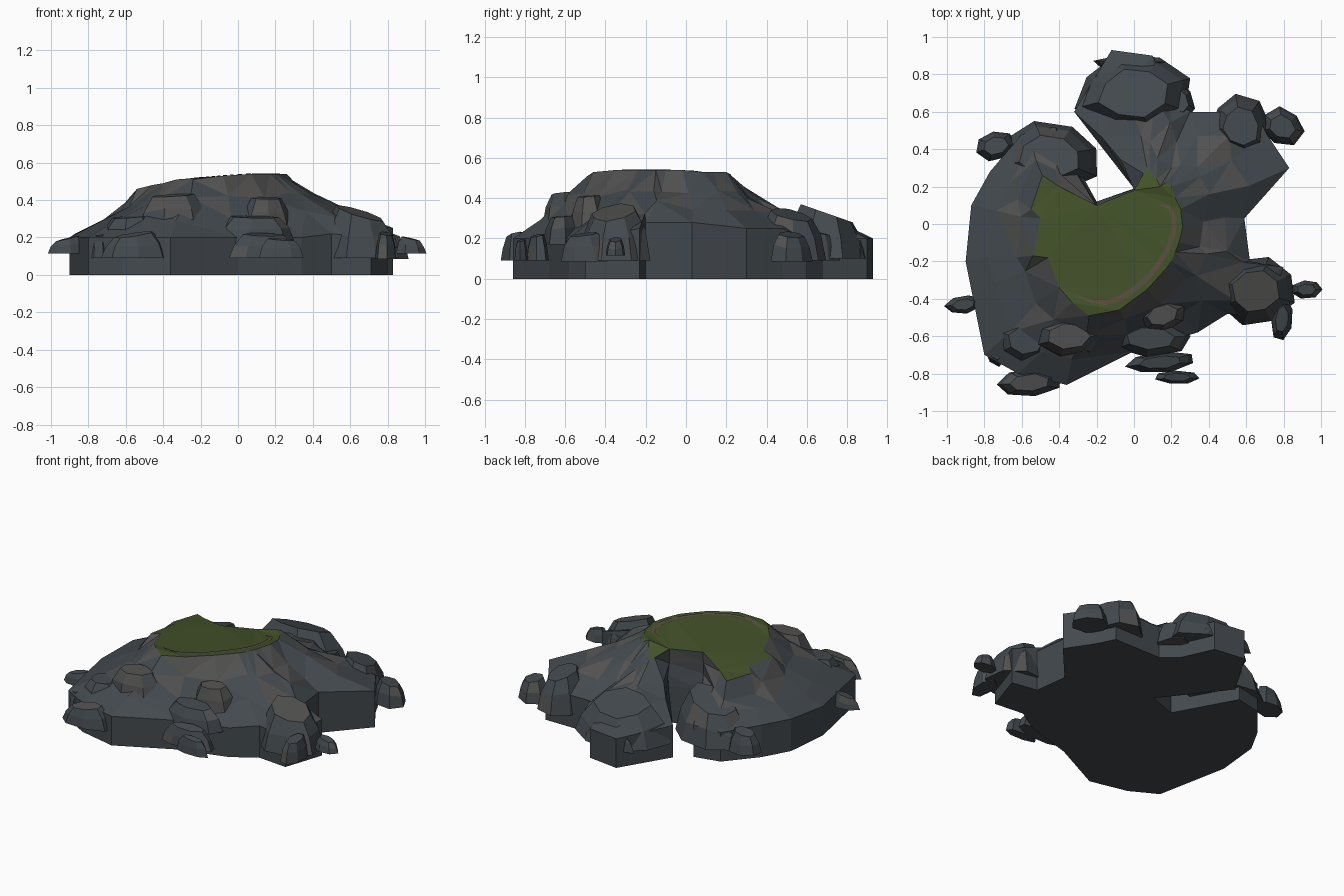
import bpy, bmesh, math, random
from mathutils import Vector
from mathutils.bvhtree import BVHTree

if "Cube" in bpy.data.objects:
    bpy.data.objects.remove(bpy.data.objects["Cube"])

random.seed(4)


def material(name, rgb):
    m = bpy.data.materials.new(name)
    m.diffuse_color = (*rgb, 1)
    m.use_nodes = True
    m.node_tree.nodes["Principled BSDF"].inputs["Base Color"].default_value = m.diffuse_color
    return m


SLATE = material("slate", (0.056, 0.067, 0.076))
WARM = material("warm_stone", (0.085, 0.083, 0.082))
GRASS = material("grass", (0.055, 0.082, 0.022))
SOIL = material("soil", (0.10, 0.075, 0.05))


def finish(bm, name, mats):
    bmesh.ops.recalc_face_normals(bm, faces=bm.faces[:])
    me = bpy.data.meshes.new(name)
    bm.to_mesh(me)
    bm.free()
    for m in mats:
        me.materials.append(m)
    ob = bpy.data.objects.new(name, me)
    bpy.context.collection.objects.link(ob)
    return ob


def bridge(bm, a, b):
    n = len(a)
    for i in range(n):
        j = (i + 1) % n
        bm.faces.new((a[i], a[j], b[j], b[i]))


# Cliff rim and plateau edge, counter-clockwise, in matching pairs
RIM = [(.83, .30, .25), (.71, .48, .25), (.65, .60, .20), (.45, .60, .22), (.30, .60, .22),
       (.20, .68, .20), (.10, .90, .20), (-.12, .93, .20), (-.32, .60, .22), (0, .19, .25),
       (-.20, .12, .25), (-.42, .52, .22), (-.60, .48, .20), (-.77, .28, .22), (-.87, .10, .22),
       (-.90, -.20, .20), (-.86, -.40, .20), (-.80, -.70, .20), (-.62, -.80, .20),
       (-.36, -.86, .20), (0, -.68, .20), (.34, -.58, .20), (.50, -.48, .22), (.71, -.50, .20),
       (.80, -.23, .25), (.62, -.20, .28), (.59, .03, .28)]
EDGE = [(.25, .08, .53), (.22, .14, .53), (.20, .20, .53), (.17, .22, .52), (.14, .20, .53),
        (.12, .24, .50), (.09, .27, .47), (.07, .30, .45), (.05, .27, .46), (0, .18, .50),
        (-.20, .10, .50), (-.40, .20, .46), (-.49, .26, .44), (-.55, .08, .44), (-.50, .03, .46),
        (-.54, -.17, .46), (-.46, -.18, .48), (-.40, -.34, .49), (-.33, -.42, .51),
        (-.24, -.49, .51), (-.08, -.46, .53), (.07, -.35, .54), (.17, -.24, .54),
        (.20, -.20, .54), (.22, -.15, .54), (.24, -.10, .54), (.26, -.02, .54)]


def blend(a, b, t, lift, wob):
    out = []
    for p, q in zip(a, b):
        k = min(1, (p - q).length * 3)
        r = Vector([random.uniform(-wob, wob) for _ in range(3)]) * k
        out.append(p.lerp(q, t) + r + Vector((0, 0, lift * k)))
    return out


# Main island: wall, faceted slope bands that steepen towards the grassy plateau
bm = bmesh.new()
rim = [Vector(p) for p in RIM]
edge = [Vector(p) for p in EDGE]
rings = [[Vector((p.x, p.y, 0)) for p in rim], rim,
         blend(rim, edge, .35, -.005, .025), blend(rim, edge, .72, -.025, .02), edge]
vr = [[bm.verts.new(p) for p in r] for r in rings]
for a, b in zip(vr, vr[1:]):
    bridge(bm, a, b)
bm.faces.new(vr[0][::-1])
bm.faces.new(vr[-1]).material_index = 2
bm.normal_update()
bmesh.ops.triangulate(bm, faces=[f for f in bm.faces if max(v.co.z for v in f.verts) > .3])
for f in bm.faces:
    c = f.calc_center_median()
    if f.material_index == 0 and c.z > .3 and random.random() < .45:
        f.material_index = 1
tree = BVHTree.FromBMesh(bm)
finish(bm, "island_cliff", (SLATE, WARM, GRASS))


# Faceted boulders: flat base, tapering sides, top leaning down and away from the island centre
def rock(name, x, y, rx, ry, z0, z1, turn=0, n=7, tilt=.25):
    bm = bmesh.new()
    a0 = random.random()
    jit = [random.uniform(.92, 1.08) for _ in range(n)]
    out = Vector((x, y)).normalized()
    c, sn = math.cos(turn), math.sin(turn)
    loops = []
    for s, h in ((1, 0), (.86, .55), (.6, 1)):
        loop = []
        for i in range(n):
            a = 2 * math.pi * (i + a0) / n
            px, py = rx * s * jit[i] * math.cos(a), ry * s * jit[i] * math.sin(a)
            d = Vector((px * c - py * sn, px * sn + py * c))
            dz = random.uniform(-.08, .08) if 0 < h < 1 else 0
            z = z0 + (z1 - z0) * (h + dz) - tilt * h * d.dot(out)
            loop.append(bm.verts.new((x + d.x, y + d.y, z)))
        loops.append(loop)
    for a, b in zip(loops, loops[1:]):
        bridge(bm, a, b)
    bm.faces.new(loops[0][::-1])
    bm.faces.new(loops[-1])
    for f in bm.faces:
        f.material_index = int(random.random() < (.75 if z0 > .24 else .12))
    finish(bm, name, (SLATE, WARM))


# Low skirting stones
for i, r in enumerate([
        (-.91, -.43, .10, .05, .115, .195, .15), (-.56, -.85, .18, .075, .09, .215, .08),
        (-.74, -.67, .06, .10, .09, .22, .2), (.14, -.74, .19, .055, .09, .215, .1),
        (.23, -.82, .115, .035, .09, .19, 0), (.79, -.51, .06, .115, .085, .22, -.1),
        (.92, -.35, .085, .05, .115, .195, .1), (.79, .52, .12, .10, .085, .22, -.3),
        (-.01, .86, .20, .045, .10, .21, 0), (.24, .66, .08, .11, .09, .23, .4),
        (-.74, .42, .11, .08, .09, .22, .2)]):
    rock(f"skirt_stone_{i + 1}", *r)

# Large boulders forming the outer lobes
for i, r in enumerate([
        (.65, -.36, .21, .19, .09, .33, .2), (.57, .52, .16, .17, .09, .32, .5),
        (0, .70, .31, .22, .10, .325, .1), (-.45, .36, .27, .19, .09, .34, -.1)]):
    rock(f"boulder_{i + 1}", *r, n=8, tilt=.35)

# Stones resting on the front slope
for i, r in enumerate([
        (-.58, -.62, .16, .13, .19, .31, .1), (-.35, -.60, .19, .11, .26, .425, 0),
        (.09, -.61, .22, .095, .17, .31, 0), (.15, -.49, .14, .09, .25, .41, .3)]):
    rock(f"slope_stone_{i + 1}", *r, tilt=.1)

# Narrow worn path draped along the plateau edge
PATH = [(.14, .10), (.19, .09), (.21, .04), (.21, -.04), (.19, -.12), (.14, -.20), (.08, -.28),
        (0, -.35), (-.08, -.40), (-.15, -.42), (-.22, -.415), (-.30, -.39)]
pts = [Vector(p) for p in PATH]
bm = bmesh.new()
pairs = []
for i, p in enumerate(pts):
    t = (pts[min(i + 1, len(pts) - 1)] - pts[max(i - 1, 0)]).normalized()
    w = .014 * min(1, .25 + .4 * min(i, len(pts) - 1 - i))
    pair = []
    for s in (-w, w):
        q = p + Vector((-t.y, t.x)) * s
        hit = tree.ray_cast(Vector((q.x, q.y, 2)), Vector((0, 0, -1)))[0]
        pair.append(bm.verts.new((q.x, q.y, hit.z + .005)))
    pairs.append(pair)
for a, b in zip(pairs, pairs[1:]):
    bm.faces.new((a[0], b[0], b[1], a[1]))
finish(bm, "grass_path", (SOIL,))
